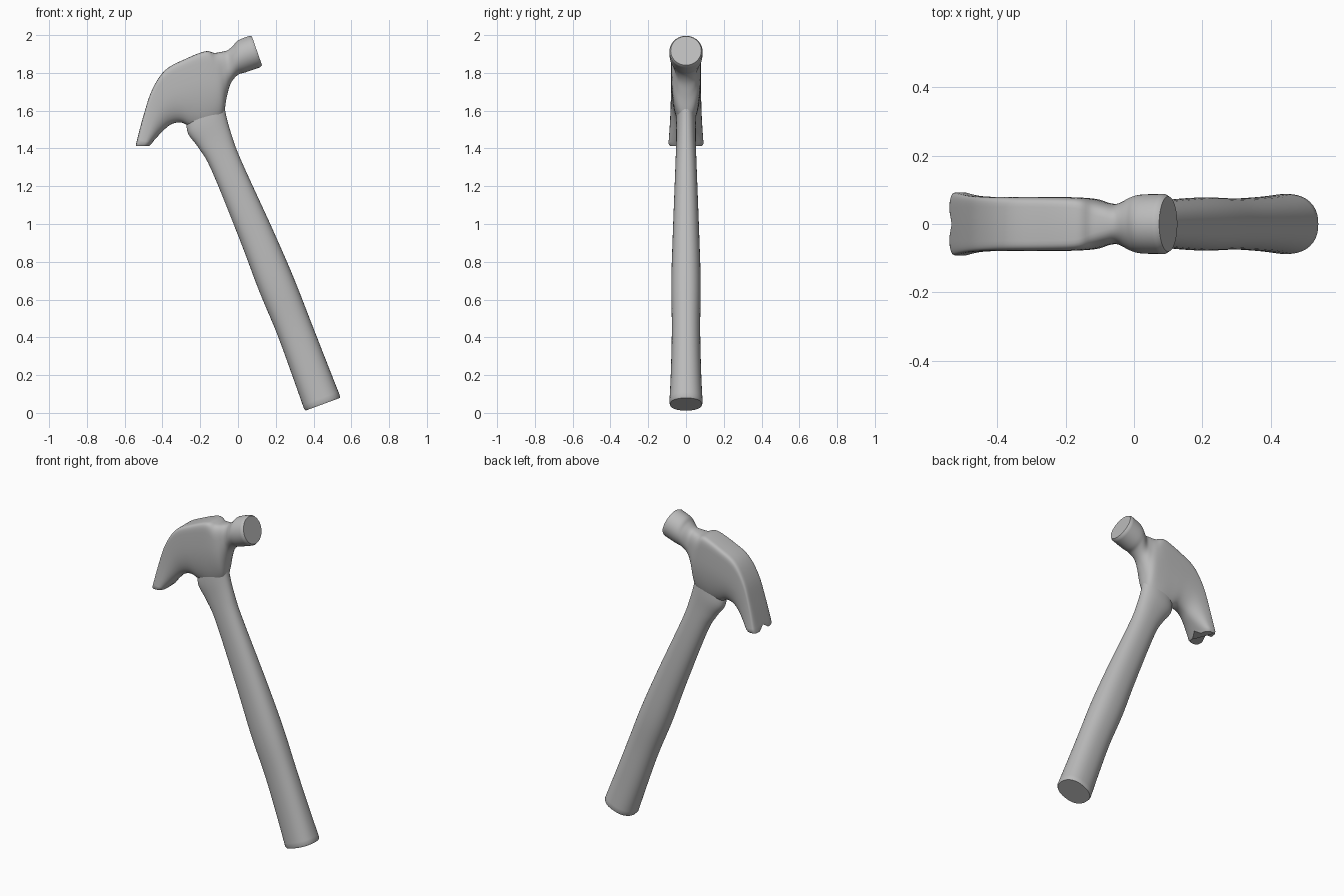
import bpy, bmesh, math
from mathutils import Vector

cube = bpy.data.objects.get("Cube")
if cube:
    bpy.data.objects.remove(cube, do_unlink=True)

SIDES = 40   # points around each section
STEPS = 5    # rings between two sections

grey = bpy.data.materials.new("plain grey")
grey.use_nodes = True
grey.diffuse_color = (0.5, 0.5, 0.5, 1)
bsdf = grey.node_tree.nodes["Principled BSDF"]
bsdf.inputs["Base Color"].default_value = (0.5, 0.5, 0.5, 1)
bsdf.inputs["Roughness"].default_value = 0.7


def smooth(rows):
    """Fill in rows between the given ones along a soft curve."""
    out = []
    for i in range(len(rows) - 1):
        quad = (rows[max(i - 1, 0)], rows[i], rows[i + 1], rows[min(i + 2, len(rows) - 1)])
        for s in range(STEPS):
            t = s / STEPS
            out.append([b + 0.5 * t * (c - a + t * (2 * a - 5 * b + 4 * c - d
                        + t * (3 * (b - c) + d - a))) for a, b, c, d in zip(*quad)])
    return out + [list(rows[-1])]


def ring(row):
    """Section between an upper and a lower point: width, squareness above and below, widest place."""
    x1, z1, x2, z2, width, n_up, n_low, mid = row
    top, low = Vector((x1, 0, z1)), Vector((x2, 0, z2))
    centre = low.lerp(top, mid)
    pts = []
    for k in range(SIDES):
        a = math.tau * k / SIDES
        c, s = math.cos(a), math.sin(a)
        p = 2 / max(n_up if c > 0 else n_low, 1.6)
        arm = (top if c > 0 else low) - centre
        y = math.copysign(abs(s) ** p, s) * width
        pts.append(centre + arm * abs(c) ** p + Vector((0, y, 0)))
    return pts


def rim(inner, outer, shrink, push):
    """Slightly smaller ring just beyond an end, to round its edge."""
    mid = sum(outer, Vector()) / SIDES
    out = (mid - sum(inner, Vector()) / SIDES).normalized()
    return [mid + (p - mid) * shrink + out * push for p in outer]


def loft(name, rows, shrink, push, notch=0):
    rings = [ring(r) for r in smooth(rows)]
    rings = ([rim(rings[1], rings[0], shrink, push)] + rings
             + [rim(rings[-2], rings[-1], shrink, push)])
    # V-shaped nail notch, pulling the middle of the first rings back
    if notch:
        for i in range(4):
            for k, p in enumerate(rings[i]):
                pull = max(0, 1 - abs(p.y) / 0.035) * notch * (1 - i / 4)
                p += (rings[5][k] - p).normalized() * pull
    bm = bmesh.new()
    verts = [[bm.verts.new(p) for p in r] for r in rings]
    for a, b in zip(verts, verts[1:]):
        for k in range(SIDES):
            j = (k + 1) % SIDES
            bm.faces.new((a[k], a[j], b[j], b[k]))
    bm.faces.new(verts[0])
    bm.faces.new(verts[-1])
    bmesh.ops.recalc_face_normals(bm, faces=bm.faces)
    mesh = bpy.data.meshes.new(name)
    bm.to_mesh(mesh)
    bm.free()
    mesh.materials.append(grey)
    obj = bpy.data.objects.new(name, mesh)
    bpy.context.collection.objects.link(obj)
    bpy.ops.object.select_all(action="DESELECT")
    obj.select_set(True)
    bpy.context.view_layer.objects.active = obj
    bpy.ops.object.shade_smooth_by_angle(angle=math.radians(40))


# Handle, from the butt up into the head
handle = [
    (0.54, 0.09, 0.35, 0.02, 0.088),
    (0.475, 0.255, 0.29, 0.19, 0.08),
    (0.385, 0.485, 0.206, 0.42, 0.075),
    (0.295, 0.715, 0.11, 0.65, 0.078),
    (0.182, 0.975, 0.01, 0.915, 0.07),
    (0.015, 1.34, -0.14, 1.285, 0.056),
    (-0.035, 1.475, -0.21, 1.405, 0.052),
    (-0.063, 1.575, -0.27, 1.495, 0.052),
    (-0.075, 1.65, -0.26, 1.62, 0.045),
]
loft("handle", [r + (2.3, 2.3, 0.5) for r in handle], 0.95, 0.01)

# Head, from the claw tip through the cheek and neck to the striking face
loft("head", [
    (-0.54, 1.425, -0.46, 1.425, 0.093, 5, 3, 0.6),
    (-0.50, 1.575, -0.405, 1.485, 0.084, 7, 2.5, 0.7),
    (-0.455, 1.71, -0.355, 1.527, 0.08, 8, 2.3, 0.7),
    (-0.385, 1.815, -0.30, 1.537, 0.079, 8, 2.2, 0.65),
    (-0.28, 1.873, -0.24, 1.51, 0.079, 8, 2, 0.65),
    (-0.175, 1.914, -0.16, 1.50, 0.078, 7, 1.9, 0.65),
    (-0.125, 1.906, -0.085, 1.555, 0.073, 4, 1.9, 0.6),
    (-0.085, 1.912, -0.06, 1.67, 0.062, 3, 2, 0.55),
    (-0.055, 1.92, -0.038, 1.745, 0.06, 2.3, 2, 0.5),
    (-0.025, 1.945, 0.00, 1.79, 0.077, 2, 2, 0.5),
    (0.00, 1.972, 0.04, 1.803, 0.086, 2, 2, 0.5),
    (0.06, 1.996, 0.118, 1.83, 0.088, 2, 2, 0.5),
], 0.92, 0.012, notch=0.03)
